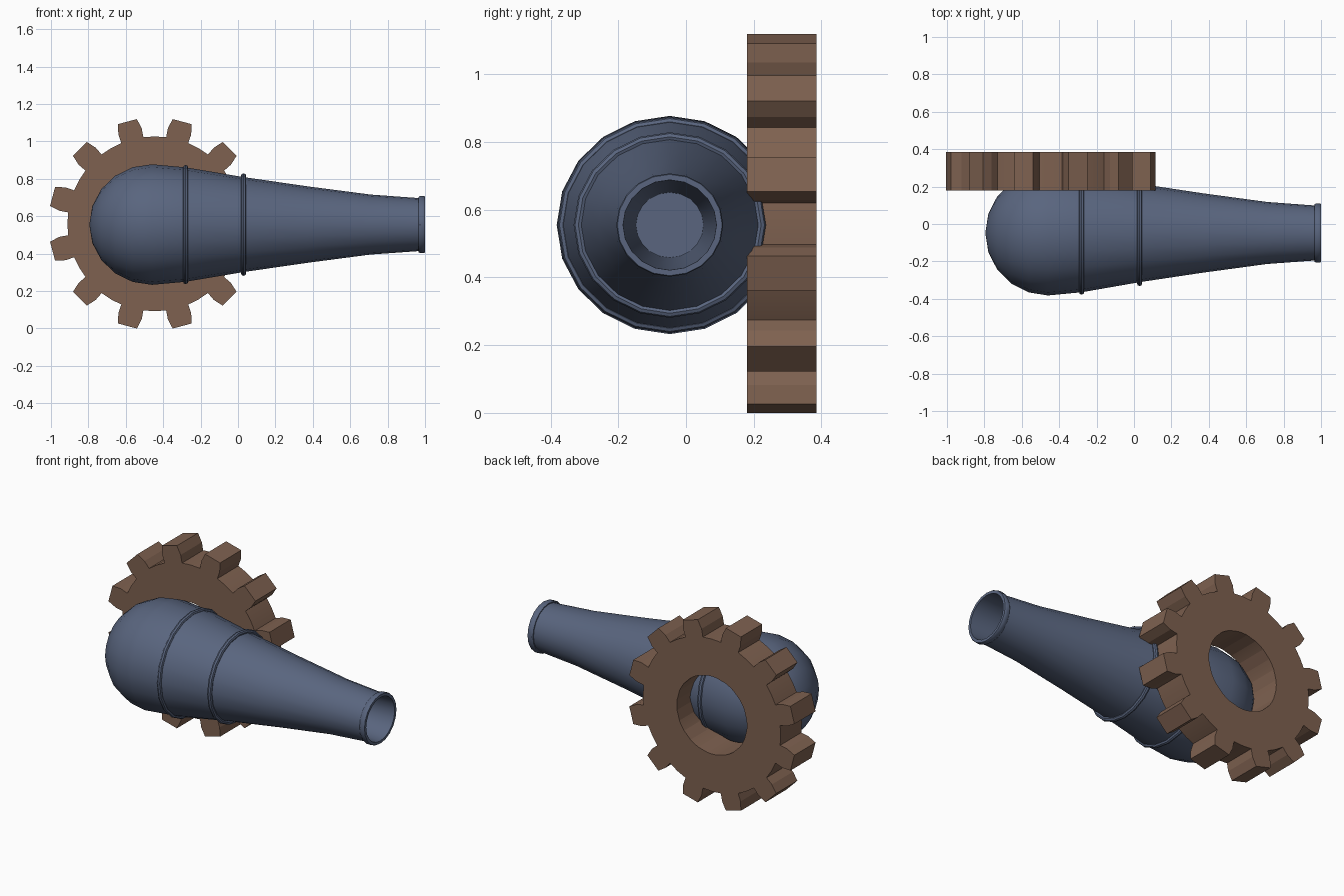
import bpy, bmesh
from math import sin, cos, pi, radians

if "Cube" in bpy.data.objects:
    bpy.data.objects.remove(bpy.data.objects["Cube"])

CY, CZ, SZ = -0.048, 0.555, 0.965   # barrel axis and slight vertical squash
SIDES = 20


def material(name, color):
    m = bpy.data.materials.new(name)
    m.diffuse_color = (*color, 1)
    m.use_nodes = True
    m.node_tree.nodes["Principled BSDF"].inputs["Base Color"].default_value = m.diffuse_color
    return m


def finish(name, bm, mat, angle):
    bmesh.ops.remove_doubles(bm, verts=bm.verts, dist=1e-5)
    bmesh.ops.recalc_face_normals(bm, faces=bm.faces)
    me = bpy.data.meshes.new(name)
    bm.to_mesh(me)
    bm.free()
    ob = bpy.data.objects.new(name, me)
    bpy.context.collection.objects.link(ob)
    me.materials.append(mat)
    bpy.ops.object.select_all(action='DESELECT')
    ob.select_set(True)
    bpy.context.view_layer.objects.active = ob
    bpy.ops.object.shade_smooth_by_angle(angle=radians(angle))
    return ob


def lathe(name, profile, mat, closed=False):
    """Turn (x, radius) points about the barrel axis."""
    bm = bmesh.new()
    rings = [[bm.verts.new((x, CY + r * cos(2 * pi * i / SIDES),
                            CZ + SZ * r * sin(2 * pi * i / SIDES)))
              for i in range(SIDES)] for x, r in profile]
    pairs = list(zip(rings, rings[1:]))
    if closed:
        pairs.append((rings[-1], rings[0]))
    for a, b in pairs:
        for i in range(SIDES):
            j = (i + 1) % SIDES
            bm.faces.new((a[i], a[j], b[j], b[i]))
    return finish(name, bm, mat, 35)


steel = material("blue_steel", (0.10, 0.13, 0.21))
wood = material("brown_wood", (0.21, 0.12, 0.08))

# Barrel: round breech, tapering tube, flared lip and hollow bore
breech = [(-0.46 - 0.335 * cos(radians(a)), 0.334 * sin(radians(a)))
          for a in range(0, 91, 18)]
tube = [(-0.28, 0.317), (0.03, 0.263), (0.37, 0.212), (0.71, 0.166), (0.965, 0.147)]
lip = [(0.965, 0.153), (0.972, 0.158), (0.995, 0.158), (1.0, 0.155), (1.0, 0.138)]
bore = [(0.1, 0.10), (0.1, 0.0)]
lathe("barrel", breech + tube + lip + bore, steel)

# Reinforcing bands
for name, x, r in (("rear_band", -0.28, 0.316), ("middle_band", 0.03, 0.270)):
    band = [(x + 0.014 * cos(k * pi / 4), r + 0.014 * sin(k * pi / 4)) for k in range(8)]
    lathe(name, band, steel, closed=True)

# Cog wheel: twelve tapered teeth around a round hole
GX, GZ, Y0, Y1, HOLE = -0.445, 0.559, 0.18, 0.385, 0.238
tooth = [(-15, 0.467), (-7.5, 0.467), (-7.2, 0.515), (-5.3, 0.568),
         (5.3, 0.568), (7.2, 0.515), (7.5, 0.467)]
outer = [(radians(15 + 30 * k + a), r) for k in range(12) for a, r in tooth]
bm = bmesh.new()


def loop(points, y):
    return [bm.verts.new((GX + r * cos(a), y, GZ + r * sin(a))) for a, r in points]


inner = [(a, HOLE) for a, r in outer]
# merge the hole points that lie almost together at the tooth flanks
snap = {1: -7.5, 2: -7.5, 3: -7.5, 4: 7.5, 5: 7.5, 6: 7.5, 0: -15}
inner = [(radians(15 + 30 * (i // 7) + snap[i % 7]), HOLE) for i in range(len(outer))]
of, ob_, hf, hb = loop(outer, Y0), loop(outer, Y1), loop(inner, Y0), loop(inner, Y1)
n = len(outer)
for i in range(n):
    j = (i + 1) % n
    bm.faces.new((of[i], of[j], ob_[j], ob_[i]))
    if i % 7 in (0, 3, 6):
        bm.faces.new((hf[j], hf[i], hb[i], hb[j]))
for k in range(12):
    s = 7 * k
    e = (s + 7) % n
    for o, h in ((of, hf), (ob_, hb)):
        bm.faces.new((o[s], o[s + 1], h[s + 1], h[s]))
        bm.faces.new((o[s + 1], o[s + 6], h[s + 6], h[s + 1]))
        bm.faces.new((o[s + 6], o[e], h[e], h[s + 6]))
        bm.faces.new([o[s + q] for q in range(1, 7)])
loose = [v for v in bm.verts if not v.link_faces]
bmesh.ops.delete(bm, geom=loose, context='VERTS')
bmesh.ops.remove_doubles(bm, verts=bm.verts, dist=1e-5)
finish("cog_wheel", bm, wood, 10)
